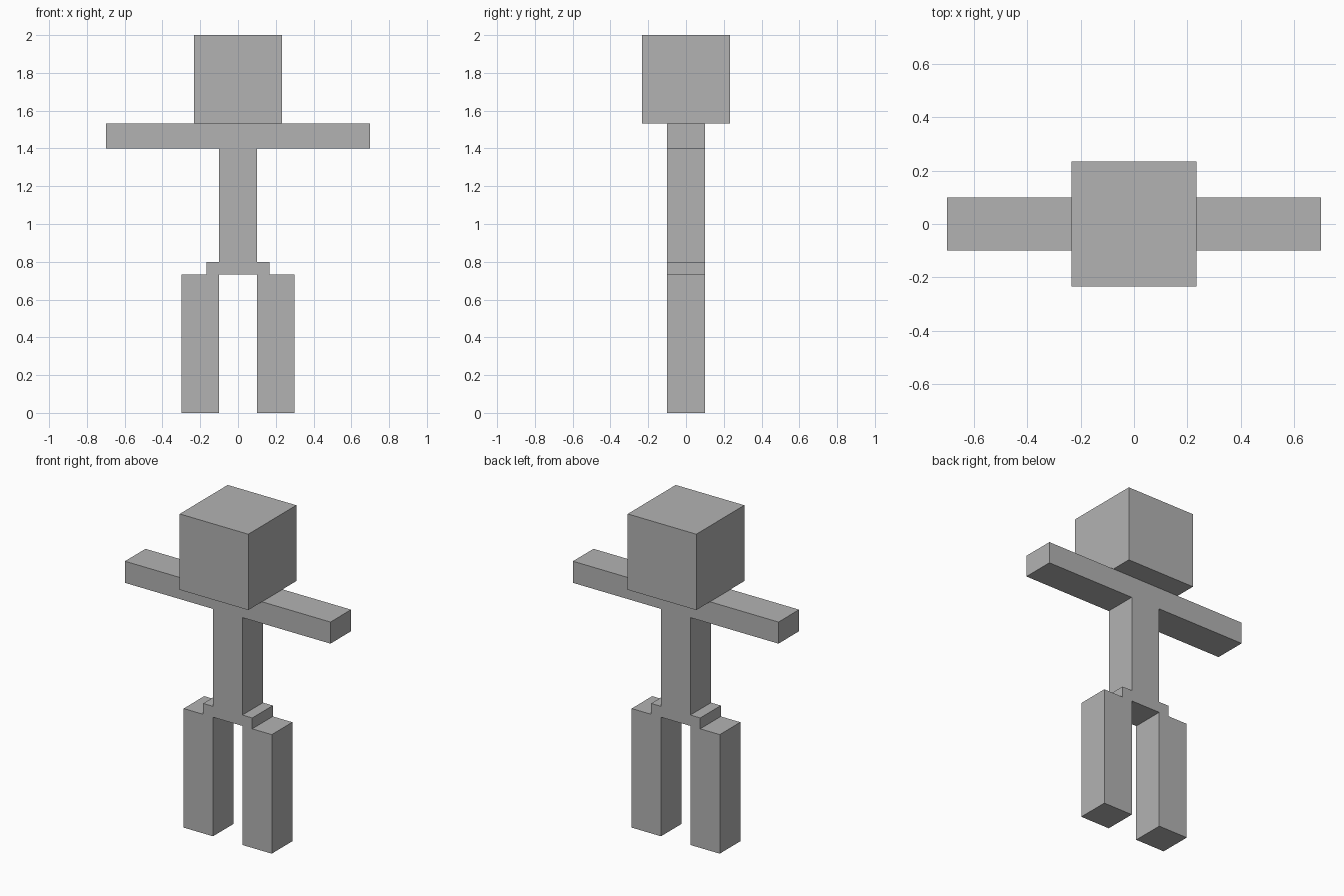
import bpy

default_cube = bpy.data.objects.get("Cube")
if default_cube:
    bpy.data.objects.remove(default_cube, do_unlink=True)

# One plain grey for the whole figure
GREY = (0.45, 0.45, 0.45, 1.0)
grey = bpy.data.materials.new("plain grey")
grey.use_nodes = True
grey.diffuse_color = GREY
grey.node_tree.nodes["Principled BSDF"].inputs["Base Color"].default_value = GREY


def box(name, x_range, z_range, depth):
    """Flat-faced block centred on y = 0."""
    (x0, x1), (z0, z1) = x_range, z_range
    bpy.ops.mesh.primitive_cube_add(size=1, location=((x0 + x1) / 2, 0, (z0 + z1) / 2))
    part = bpy.context.object
    part.name = part.data.name = name
    size = (x1 - x0, depth, z1 - z0)
    for vertex in part.data.vertices:
        vertex.co = [c * s for c, s in zip(vertex.co, size)]
    part.data.materials.append(grey)
    return part


# Heights where the parts meet
HIP, WAIST, ARMPIT, NECK, CROWN = 0.733, 0.8, 1.4, 1.533, 2.0
BODY_DEPTH = 0.2
HEAD = CROWN - NECK

# Head, shoulders, trunk and hips
box("head", (-HEAD / 2, HEAD / 2), (NECK, CROWN), HEAD)
box("torso", (-0.1, 0.1), (WAIST, NECK), BODY_DEPTH)
box("pelvis", (-0.167, 0.167), (HIP, WAIST), BODY_DEPTH)

# Paired limbs
for side, sign in (("left", 1), ("right", -1)):
    box(f"{side}_arm", sorted((sign * 0.1, sign * 0.7)), (ARMPIT, NECK), BODY_DEPTH)
    box(f"{side}_leg", sorted((sign * 0.1, sign * 0.3)), (0, HIP), BODY_DEPTH)
